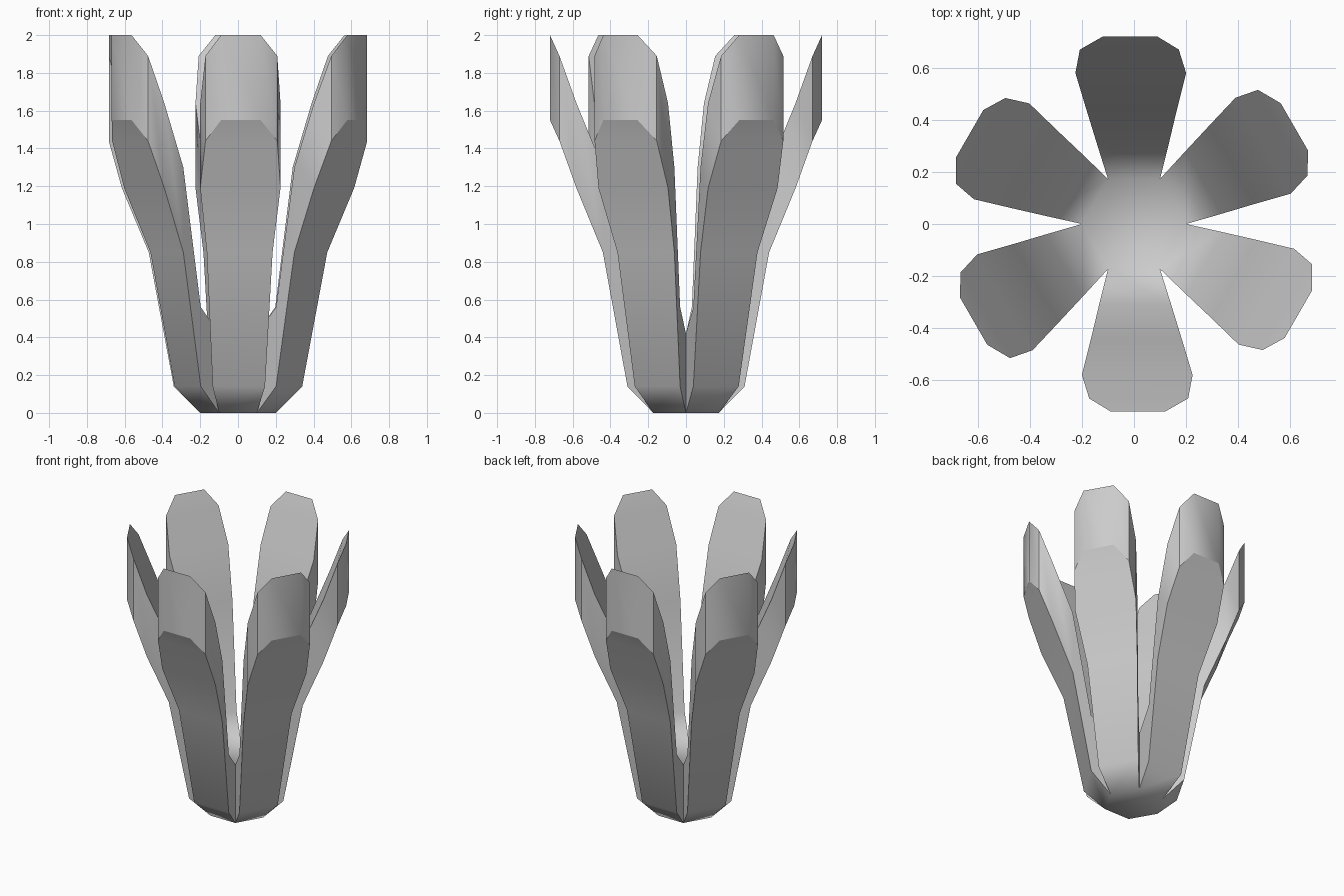
import bpy, bmesh, math
from mathutils import Matrix, Vector

cube = bpy.data.objects.get("Cube")
if cube:
    bpy.data.objects.remove(cube, do_unlink=True)

# One plain grey for the whole cup
grey = bpy.data.materials.new("plain_grey")
grey.use_nodes = True
colour = (0.6, 0.6, 0.6, 1)
grey.diffuse_color = colour
grey.node_tree.nodes["Principled BSDF"].inputs["Base Color"].default_value = colour

# Petal rows from base to tip: distance out, height, left edge, right edge
PETAL = [
    (0.173, 0.00, -0.100, 0.100),
    (0.310, 0.14, -0.134, 0.143),
    (0.440, 0.85, -0.165, 0.183),
    (0.580, 1.19, -0.200, 0.225),
    (0.670, 1.44, -0.172, 0.208),
    (0.720, 1.55, -0.090, 0.120),
]
LOW_DEPTH, PETAL_DEPTH = 0.42, 0.45

bm = bmesh.new()

# Underside of six petals
for k in range(6):
    turn = Matrix.Rotation(k * math.pi / 3, 3, "Z")
    rows = [[bm.verts.new(turn @ Vector((x, -out, z))) for x in (left, right)]
            for out, z, left, right in PETAL]
    for low, high in zip(rows, rows[1:]):
        bm.faces.new((low[0], low[1], high[1], high[0]))

# Hexagonal base joining the petals
bmesh.ops.remove_doubles(bm, verts=bm.verts, dist=0.005)
ring = [v for v in bm.verts if v.co.z < 0.01]
ring.sort(key=lambda v: math.atan2(v.co.y, v.co.x))
bm.faces.new(ring)

# Thicken straight upwards
under = list(bm.faces)
grown = bmesh.ops.extrude_face_region(bm, geom=under, use_keep_orig=True)["geom"]
for v in grown:
    if isinstance(v, bmesh.types.BMVert):
        v.co.z += LOW_DEPTH if v.co.z < 0.2 else PETAL_DEPTH
bmesh.ops.recalc_face_normals(bm, faces=bm.faces)

# Smooth petals and floor, crisp rims and side corners
for f in bm.faces:
    f.smooth = True
for e in bm.edges:
    walls = [abs(f.normal.z) < 0.01 for f in e.link_faces]
    rim = any(walls) and not all(walls)
    corner = all(walls) and e.calc_face_angle(0) > math.radians(40)
    e.smooth = not (rim or corner)

mesh = bpy.data.meshes.new("petal_cup")
bm.to_mesh(mesh)
bm.free()
mesh.materials.append(grey)
cup = bpy.data.objects.new("petal_cup", mesh)
bpy.context.collection.objects.link(cup)
